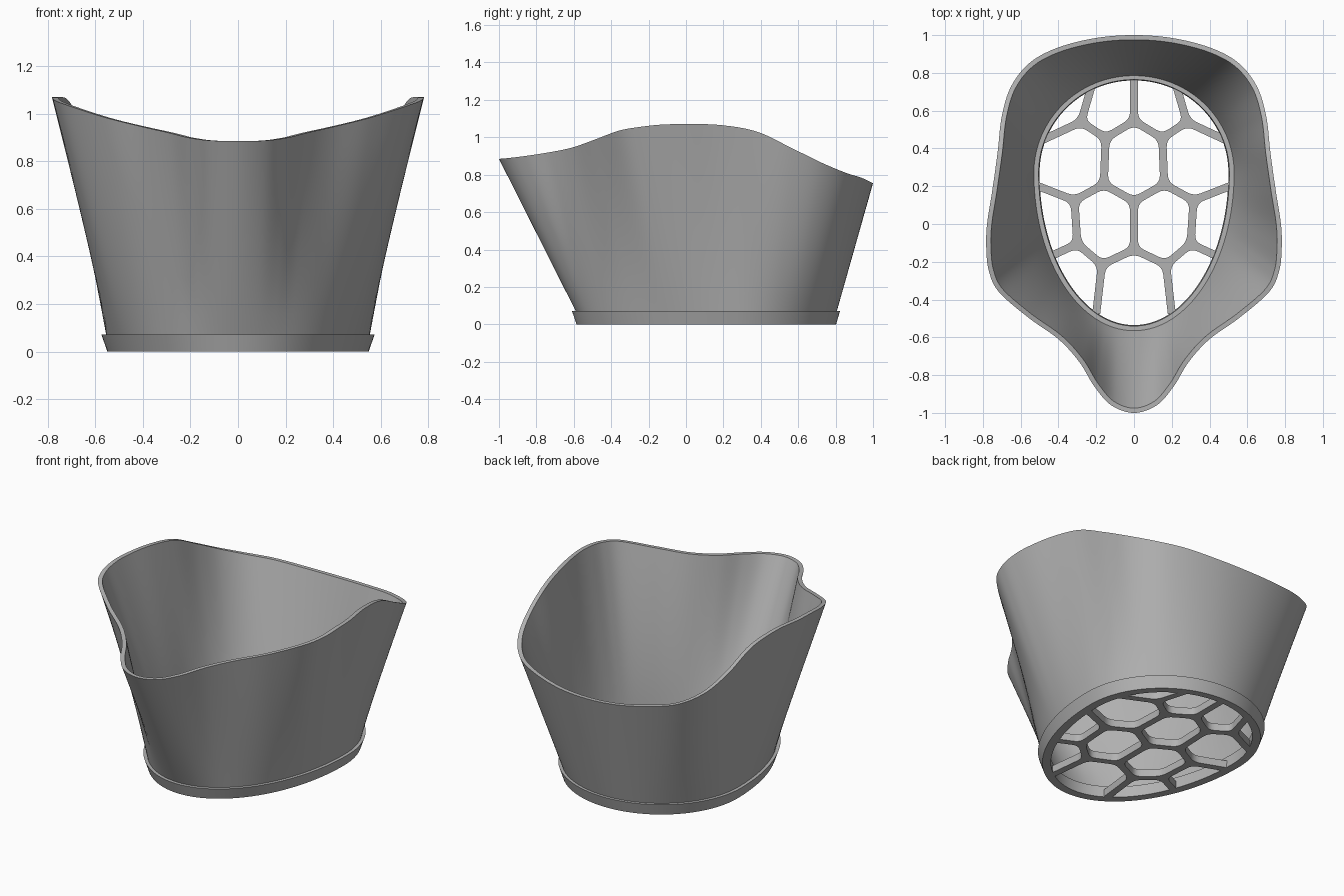
import bpy, bmesh, math
from mathutils import Vector

if "Cube" in bpy.data.objects:
    bpy.data.objects.remove(bpy.data.objects["Cube"])

grey = bpy.data.materials.new("plain grey")
grey.diffuse_color = (0.45, 0.45, 0.45, 1)
grey.use_nodes = True
grey.node_tree.nodes["Principled BSDF"].inputs["Base Color"].default_value = grey.diffuse_color


def finish(bm, name, angle):
    bmesh.ops.recalc_face_normals(bm, faces=bm.faces)
    me = bpy.data.meshes.new(name)
    bm.to_mesh(me)
    bm.free()
    me.materials.append(grey)
    ob = bpy.data.objects.new(name, me)
    bpy.context.collection.objects.link(ob)
    bpy.ops.object.select_all(action='DESELECT')
    bpy.context.view_layer.objects.active = ob
    ob.select_set(True)
    bpy.ops.object.shade_smooth_by_angle(angle=math.radians(angle))


# Rim outline, right half from back to front spout, then mirrored
half = [(0, 1.0, .755), (.2, .985, .762), (.4, .935, .785), (.55, .855, .81),
        (.65, .73, .862), (.70, .57, .94), (.722, .38, 1.03), (.75, .18, 1.066),
        (.778, 0, 1.07), (.782, -.13, 1.068), (.768, -.25, 1.055), (.715, -.36, 1.035),
        (.56, -.495, .985), (.40, -.61, .945), (.29, -.73, .92), (.21, -.86, .90),
        (.12, -.96, .888), (0, -1.0, .885)]
pts = [Vector(p) for p in half] + [Vector((-x, y, z)) for x, y, z in half[-2:0:-1]]
n, rim = len(pts), []
for i in range(n):
    a, b, c, d = (pts[(i + k) % n] for k in (-1, 0, 1, 2))
    for s in range(8):
        t = s / 8
        rim.append(.5 * (2 * b + (c - a) * t + (2 * a - 5 * b + 4 * c - d) * t * t
                         + (3 * b - a - 3 * c + d) * t ** 3))
N = len(rim)
rim_in = []
for i in range(N):
    t = rim[(i + 1) % N] - rim[i - 1]
    rim_in.append(rim[i] + Vector((t.y, -t.x, 0)).normalized() * .025)


def egg_at(dx, dy, o, z):
    """Point of the egg-shaped base, grown by o, in direction dx, dy."""
    b = .49 + .85 * o if dy > 0 else .805 + o
    r = 1 / math.sqrt((dx / (.5 + o)) ** 2 + (dy / b) ** 2)
    return Vector((dx * r, .27 + dy * r, z))


def egg(o, z):
    return [egg_at(p.x, p.y - .27, o, z) for p in rim]


def blend(lo, hi, steps):
    return [[a.lerp(b, k / steps) for a, b in zip(lo, hi)] for k in range(steps + 1)]


# Shell: base ring, flared flange, outer wall, rim and inner wall in one closed loft
rings = [egg(0, 0), egg(.05, 0), egg(.075, .072)]
rings += blend(egg(.055, .072), rim, 10)
rings += blend(rim_in, egg(.03, .072), 10)
rings += [egg(.005, .072)]
bm = bmesh.new()
vs = [[bm.verts.new(p) for p in ring] for ring in rings]
for j in range(len(vs)):
    lo, hi = vs[j], vs[(j + 1) % len(vs)]
    for i in range(N):
        k = (i + 1) % N
        bm.faces.new((lo[i], lo[k], hi[k], hi[i]))
finish(bm, "funnel_shell", 35)

# Honeycomb grille: junctions and bars of the right half, mirrored
nodes = [(0, .545), (0, .12), (0, -.135), (.28, .54), (.15, .455), (.16, .21),
         (.315, .125), (.30, -.105), (.17, -.215)]
ends = [(0, .79), (.222, .74), (.485, .445), (.52, .205), (.44, -.17), (.2, -.475)]
P = [Vector(p) for p in nodes + ends]
links = [(0, 9), (0, 4), (3, 10), (3, 11), (3, 4), (4, 5), (5, 1), (5, 6), (6, 12),
         (6, 7), (1, 2), (7, 13), (7, 8), (2, 8), (8, 14)]
J, total = len(nodes), len(P)
mirror = {}
for i in range(total):
    if P[i].x == 0:
        mirror[i] = i
    else:
        mirror[i] = len(P)
        P.append(Vector((-P[i].x, P[i].y)))
joints = set(range(J)) | {mirror[i] for i in range(J)}
links = {tuple(sorted(e)) for e in links} | {
    tuple(sorted((mirror[a], mirror[b]))) for a, b in links}

W, FILLET = .021, .05
bm = bmesh.new()
side = {}
for a, b in links:
    for p, q in ((a, b), (b, a)):
        d = (P[q] - P[p]).normalized()
        left = Vector((-d.y, d.x)) * W
        base = P[p] + d * (FILLET if p in joints else 0)
        side[p, q] = [bm.verts.new((*(base + left * s), 0)) for s in (-1, 1)]
    (r1, l1), (r2, l2) = side[a, b], side[b, a]
    bm.faces.new((r1, l2, r2, l1))
for p in joints:
    near = [b if a == p else a for a, b in links if p in (a, b)]
    near.sort(key=lambda q: math.atan2(*reversed(P[q] - P[p])))
    loop = []
    for i, q in enumerate(near):
        nxt = near[(i + 1) % len(near)]
        d1, d2 = (P[q] - P[p]).normalized(), (P[nxt] - P[p]).normalized()
        corner = P[p] + (d1 + d2) * W / abs(d1.cross(d2))
        v0, v1 = side[p, q][1], side[p, nxt][0]
        loop += [side[p, q][0], v0]
        for t in (.25, .5, .75):    # rounded inside corner
            c = (v0.co.xy * (1 - t) ** 2 + corner * 2 * t * (1 - t) + v1.co.xy * t * t)
            loop.append(bm.verts.new((*c, 0)))
    bm.faces.new(loop)
geo = bmesh.ops.extrude_face_region(bm, geom=bm.faces[:])
bmesh.ops.translate(bm, verts=[g for g in geo["geom"] if isinstance(g, bmesh.types.BMVert)],
                    vec=(0, 0, .045))
finish(bm, "honeycomb_grille", 35)
